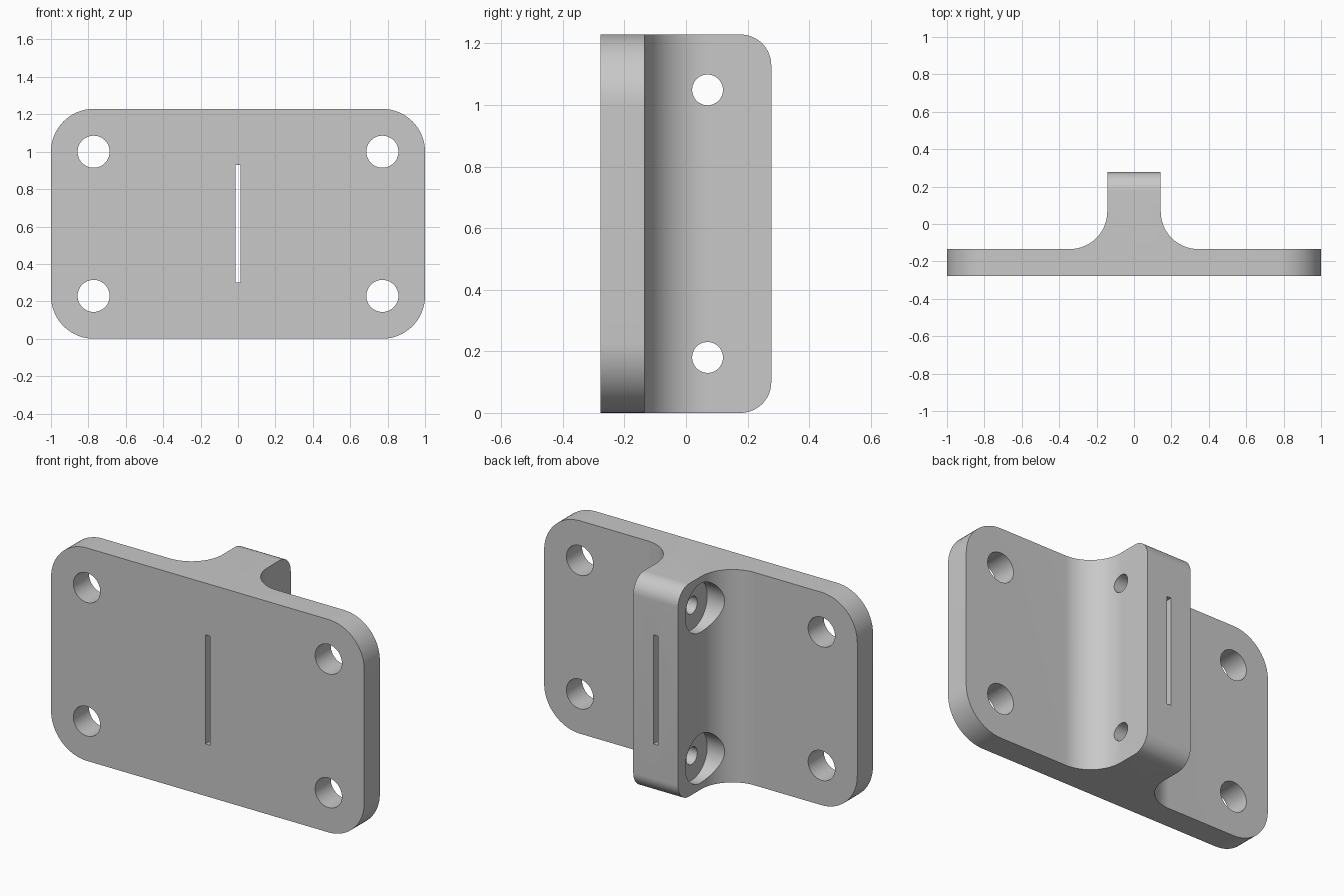
import bpy, math
from mathutils import Vector

if "Cube" in bpy.data.objects:
    bpy.data.objects.remove(bpy.data.objects["Cube"])

W, H, D = 1.0, 1.229, 0.277       # half width, height, half depth
T, R = 0.143, 0.2                 # plate thickness / rib half width, fillet radius
PLATE_BACK = -D + T

grey = bpy.data.materials.new("plain grey")
grey.diffuse_color = (0.58, 0.58, 0.58, 1)
grey.use_nodes = True
grey.node_tree.nodes["Principled BSDF"].inputs["Base Color"].default_value = grey.diffuse_color


def arc(cx, cy, r, a0, a1, n=16):
    return [(cx + r * math.cos(math.radians(a0 + (a1 - a0) * i / n)),
             cy + r * math.sin(math.radians(a0 + (a1 - a0) * i / n))) for i in range(n + 1)]


def prism(name, pts, axis, lo, hi):
    """Extrude a 2D outline along an axis (x: yz outline, y: xz, z: xy)."""
    place = {'x': lambda p, t: (t, p[0], p[1]),
             'y': lambda p, t: (p[0], t, p[1]),
             'z': lambda p, t: (p[0], p[1], t)}[axis]
    n = len(pts)
    verts = [place(p, t) for t in (lo, hi) for p in pts]
    faces = [tuple(range(n))[::-1], tuple(range(n, 2 * n))]
    faces += [(i, (i + 1) % n, n + (i + 1) % n, n + i) for i in range(n)]
    # keep normals outward for either outline winding
    area = sum(pts[i][0] * pts[(i + 1) % n][1] - pts[(i + 1) % n][0] * pts[i][1] for i in range(n))
    if (area < 0) != (axis == 'y'):
        faces = [f[::-1] for f in faces]
    mesh = bpy.data.meshes.new(name)
    mesh.from_pydata(verts, [], faces)
    obj = bpy.data.objects.new(name, mesh)
    bpy.context.collection.objects.link(obj)
    return obj


def rod(name, axis, c, r, lo, hi):
    return prism(name, arc(c[0], c[1], r, 0, 360, 48)[:-1], axis, lo, hi)


def bracket_half(name, s):
    # L-shaped section with the large inside fillet
    section = [(0, -D), (W, -D), (W, PLATE_BACK)]
    section += arc(T + R, PLATE_BACK + R, R, 270, 180, 24) + [(T, D), (0, D)]
    body = prism(name, [(s * x, y) for x, y in section], 'z', 0, H)

    # rounded outlines of the plate (front) and rib (side)
    rc, rr = 0.229, 0.1
    front = [(-0.1, -0.1), (W - rc, -0.1)][:1] + [(-0.1, 0)]
    front = [(-0.1, 0)] + arc(W - rc, rc, rc, -90, 0) + arc(W - rc, H - rc, rc, 0, 90) + [(-0.1, H)]
    side = [(-D - 0.1, 0)] + arc(D - rr, rr, rr, -90, 0) + arc(D - rr, H - rr, rr, 0, 90) + [(-D - 0.1, H)]
    tools = [(prism("plate_outline", [(s * x, z) for x, z in front], 'y', -1, 1), 'INTERSECT'),
             (prism("rib_outline", side, 'x', -2, 2), 'INTERSECT')]

    # mounting holes through the plate
    for z in (0.229, 1.0):
        tools.append((rod("plate_hole", 'y', (s * 0.772, z), 0.0857, -1, 1), 'DIFFERENCE'))
    # cross holes through the rib, counterbored on the left half
    for z in (0.18, 1.049):
        tools.append((rod("rib_hole", 'x', (0.07, z), 0.05, -0.6, 0.6), 'DIFFERENCE'))
        if s < 0:
            tools.append((rod("counterbore", 'x', (0.07, z), 0.141, -0.6, -T + 0.057), 'DIFFERENCE'))
    # centre slot
    slot = [(-0.014, 0.3), (0.014, 0.3), (0.014, 0.93), (-0.014, 0.93)]
    tools.append((prism("slot", slot, 'y', -1, 1), 'DIFFERENCE'))

    for tool, op in tools:
        m = body.modifiers.new(tool.name, 'BOOLEAN')
        m.operation, m.object, m.solver = op, tool, 'EXACT'
        tool.hide_render = True
    # bake the cuts and drop the helpers
    bpy.context.view_layer.update()
    dg = bpy.context.evaluated_depsgraph_get()
    mesh = bpy.data.meshes.new_from_object(body.evaluated_get(dg))
    body.modifiers.clear()
    body.data = mesh
    for tool, _ in tools:
        bpy.data.objects.remove(tool)
    mesh.materials.clear()
    mesh.materials.append(grey)

    bpy.ops.object.select_all(action='DESELECT')
    body.select_set(True)
    bpy.context.view_layer.objects.active = body
    bpy.ops.object.shade_smooth_by_angle(angle=math.radians(30))
    return body


bracket_half("right_bracket_half", 1)
bracket_half("left_bracket_half", -1)
